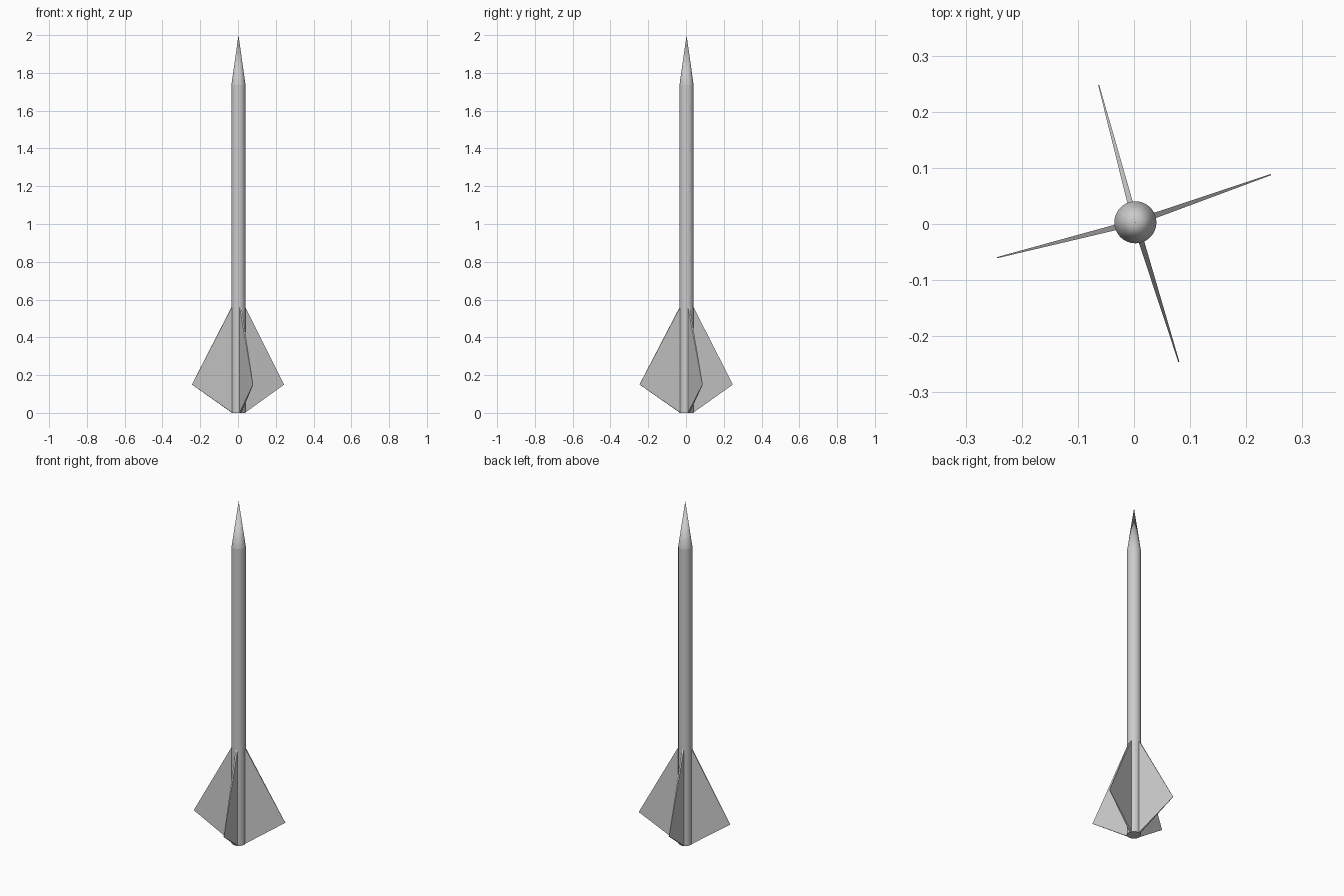
import bpy, bmesh
from mathutils import Vector

if "Cube" in bpy.data.objects:
    bpy.data.objects.remove(bpy.data.objects["Cube"])

AXIS = Vector((0.0025, 0.003, 0))   # tube axis, slightly off centre
RADIUS = 0.0375
SIDES = 32


def cone(name, r1, r2, z0, z1):
    bpy.ops.mesh.primitive_cone_add(vertices=SIDES, radius1=r1, radius2=r2, depth=z1 - z0,
                                    location=(AXIS.x, AXIS.y, (z0 + z1) / 2))
    ob = bpy.context.object
    ob.name = name
    bpy.ops.object.shade_smooth_by_angle()
    return ob


def fin(name, tip_xy):
    # Triangular plate, thick at the root and thin at the tip
    reach = Vector((*tip_xy, 0)) - AXIS
    out = reach.normalized()
    side = Vector((-out.y, out.x, 0))
    # (distance from axis, height, half thickness)
    profile = [(0.034, 0.0, 0.005), (reach.length, 0.15, 0.001), (0.034, 0.565, 0.005)]
    bm = bmesh.new()
    left, right = [[bm.verts.new(AXIS + out * d + side * t * s + Vector((0, 0, z)))
                    for d, z, t in profile] for s in (1, -1)]
    bm.faces.new(left)
    bm.faces.new(right[::-1])
    for i in range(3):
        j = (i + 1) % 3
        bm.faces.new((left[i], right[i], right[j], left[j]))
    bmesh.ops.recalc_face_normals(bm, faces=bm.faces)
    mesh = bpy.data.meshes.new(name)
    bm.to_mesh(mesh)
    bm.free()
    bpy.context.collection.objects.link(bpy.data.objects.new(name, mesh))


# Body tube and nose cone
cone("body_tube", RADIUS, RADIUS, 0.0, 1.735)
cone("nose_cone", RADIUS, 0.0, 1.735, 2.0)

# Four tail fins
tips = {"right": (0.244, 0.088), "back": (-0.063, 0.248),
        "left": (-0.244, -0.06), "front": (0.08, -0.246)}
for where, tip in tips.items():
    fin("fin_" + where, tip)
